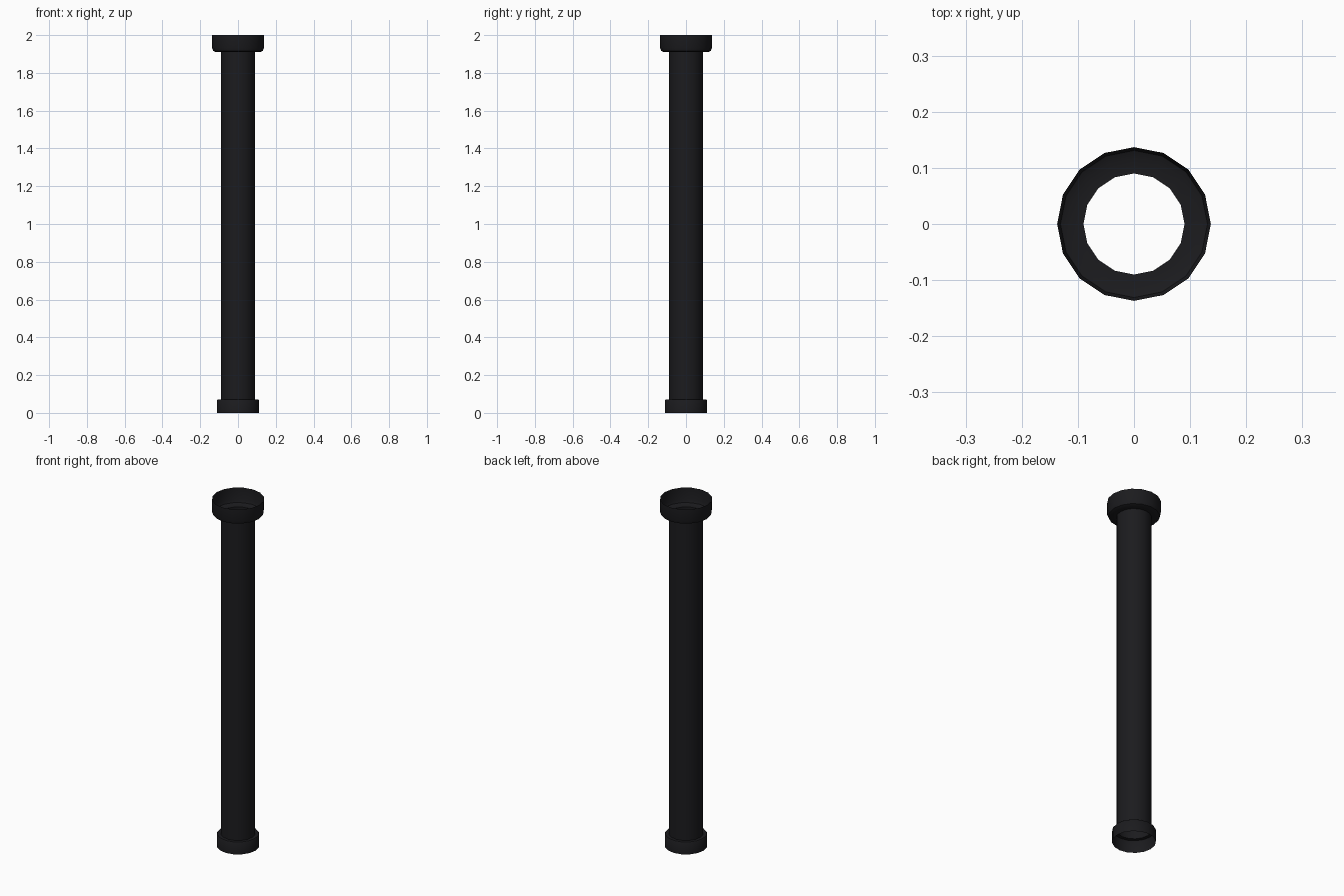
import bpy, bmesh, math

if "Cube" in bpy.data.objects:
    bpy.data.objects.remove(bpy.data.objects["Cube"])

SIDES = 16

# Thin-walled pipe profile (radius, height): lower collar, shaft, open socket
profile = [(0.112, 0.0), (0.112, 0.066), (0.109, 0.07), (0.09, 0.07),
           (0.09, 1.91), (0.118, 1.91), (0.131, 1.916), (0.137, 1.932),
           (0.137, 2.0)]

bm = bmesh.new()
rings = []
for r, z in profile:
    rings.append([bm.verts.new((r * math.cos(2 * math.pi * i / SIDES),
                                r * math.sin(2 * math.pi * i / SIDES), z))
                  for i in range(SIDES)])
for low, high in zip(rings, rings[1:]):
    for i in range(SIDES):
        j = (i + 1) % SIDES
        bm.faces.new((low[i], low[j], high[j], high[i]))

mesh = bpy.data.meshes.new("drain_pipe")
bm.to_mesh(mesh)
bm.free()
pipe = bpy.data.objects.new("drain_pipe", mesh)
bpy.context.collection.objects.link(pipe)

# Smooth round the pipe, crisp at the collar steps
bpy.context.view_layer.objects.active = pipe
pipe.select_set(True)
bpy.ops.object.shade_smooth_by_angle(angle=math.radians(40))

# Near-black plastic
mat = bpy.data.materials.new("black_plastic")
mat.diffuse_color = (0.011, 0.011, 0.013, 1)
mat.use_nodes = True
mat.node_tree.nodes["Principled BSDF"].inputs["Base Color"].default_value = mat.diffuse_color
mesh.materials.append(mat)
